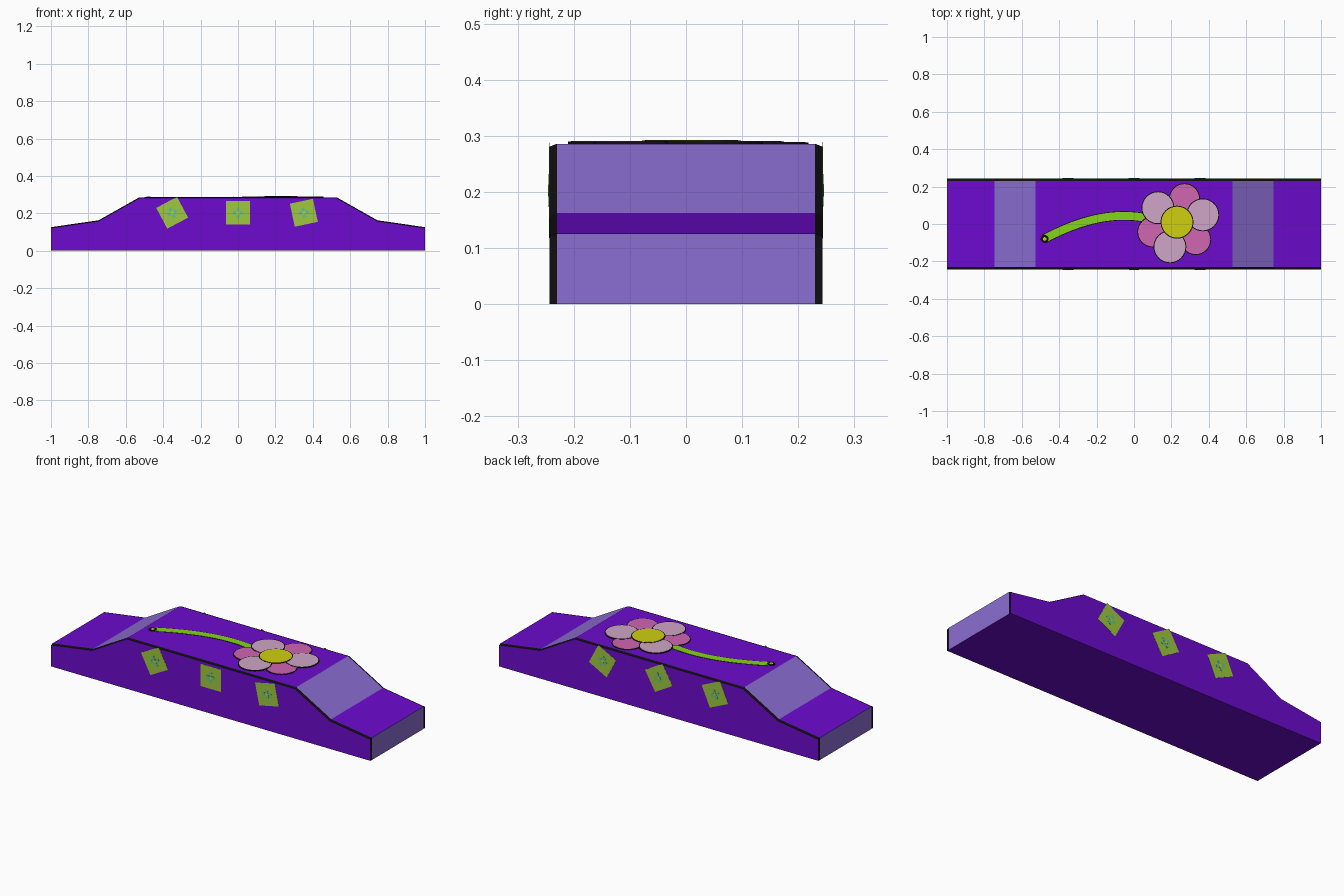
import bpy, bmesh, math
from mathutils import Matrix, Vector

if "Cube" in bpy.data.objects:
    bpy.data.objects.remove(bpy.data.objects["Cube"])


def material(name, rgb):
    m = bpy.data.materials.new(name)
    lin = [(c / 255 / 12.92) if c < 11 else ((c / 255 + 0.055) / 1.055) ** 2.4 for c in rgb]
    m.diffuse_color = (*lin, 1)
    m.use_nodes = True
    m.node_tree.nodes["Principled BSDF"].inputs["Base Color"].default_value = m.diffuse_color
    return m


PURPLE = material("purple", (108, 11, 205))
LAVENDER = material("lavender", (139, 110, 210))
BLACK = material("black", (14, 14, 14))
STEM = material("stem green", (132, 212, 28))
PALE = material("pale pink", (208, 165, 198))
PINK = material("pink", (208, 102, 178))
YELLOW = material("yellow", (208, 208, 16))
LIME = material("lime", (158, 200, 62))
TEAL = material("teal", (100, 195, 150))

TOP, W, EDGE, CUT = 0.286, 0.243, 0.013, 0.005


def finish(bm, name, mats):
    bmesh.ops.recalc_face_normals(bm, faces=bm.faces)
    me = bpy.data.meshes.new(name)
    bm.to_mesh(me)
    bm.free()
    for m in mats:
        me.materials.append(m)
    ob = bpy.data.objects.new(name, me)
    bpy.context.collection.objects.link(ob)
    return ob


def plate(name, pts, height, mat, frame):
    """Thin prism of a 2D outline, standing on the surface given by frame."""
    bm = bmesh.new()
    low = [bm.verts.new(frame @ Vector((x, y, 0))) for x, y in pts]
    high = [bm.verts.new(frame @ Vector((x, y, height))) for x, y in pts]
    n = len(pts)
    bm.faces.new(high)
    bm.faces.new(low[::-1])
    for i in range(n):
        j = (i + 1) % n
        bm.faces.new((low[i], low[j], high[j], high[i]))
    return finish(bm, name, [mat])


def circle(cx, cy, r, n=32):
    return [(cx + r * math.cos(2 * math.pi * i / n), cy + r * math.sin(2 * math.pi * i / n))
            for i in range(n)]


# body: side profile swept across the width, with black edge strips
profile = [(-1, 0), (1, 0), (1, 0.126), (0.745, 0.163), (0.527, TOP),
           (-0.527, TOP), (-0.745, 0.163), (-1, 0.126)]
bm = bmesh.new()
rings = []
for y in (-W, -W + EDGE, W - EDGE, W):
    outer = abs(y) == W
    rings.append([bm.verts.new((x, y, z - (CUT if outer and z > 0 else 0))) for x, z in profile])
bm.faces.new(rings[0])
bm.faces.new(rings[-1])
for s in range(3):
    for i in range(8):
        j = (i + 1) % 8
        f = bm.faces.new((rings[s][i], rings[s][j], rings[s + 1][j], rings[s + 1][i]))
        if i == 0:
            f.material_index = 0                      # underside
        elif s != 1:
            f.material_index = 2                      # edge strips
        else:
            f.material_index = 1 if i in (1, 3, 5, 7) else 0   # slopes and ends
finish(bm, "body", [PURPLE, LAVENDER, BLACK])

# curved stem with a dark outline
roof = Matrix.Translation((0, 0, TOP))
p0, p1, p2 = Vector((-0.48, -0.08)), Vector((-0.185, 0.08)), Vector((0.06, 0.033))


def ribbon(half):
    left, right = [], []
    for i in range(17):
        t = i / 16
        p = p0 * (1 - t) ** 2 + p1 * 2 * t * (1 - t) + p2 * t * t
        d = ((p1 - p0) * (1 - t) + (p2 - p1) * t).normalized()
        n = Vector((-d.y, d.x)) * half
        left.append(tuple(p + n))
        right.append(tuple(p - n))
    return left + right[::-1]


plate("stem_outline", ribbon(0.025), 0.0008, BLACK, roof)
plate("stem", ribbon(0.021), 0.0016, STEM, roof)
plate("stem_tip_outline", circle(-0.478, -0.08, 0.022, 12), 0.0024, BLACK, roof)
plate("stem_tip", circle(-0.478, -0.08, 0.010, 12), 0.0032, YELLOW, roof)

# flower: pink petals below, pale petals above, yellow centre on top
layers = [
    ("pink_petal", PINK, 0.0024, 0.078, [(0.27, 0.135), (0.10, -0.042), (0.33, -0.083)]),
    ("pale_petal", PALE, 0.0040, 0.083, [(0.128, 0.087), (0.368, 0.049), (0.192, -0.122)]),
    ("flower_centre", YELLOW, 0.0056, 0.083, [(0.23, 0.01)]),
]
for name, mat, h, r, centres in layers:
    for x, y in centres:
        plate(name + "_outline", circle(x, y, r + 0.005), h, BLACK, roof)
        plate(name, circle(x, y, r), h + 0.0008, mat, roof)


# square tiles on both long sides
def square(h):
    return [(-h, -h), (h, -h), (h, h), (-h, h)]


def cross(a, b):
    return [(-b, -a), (-b, -b), (-a, -b), (-a, b), (-b, b), (-b, a),
            (b, a), (b, b), (a, b), (a, -b), (b, -b), (b, -a)]


for side, tilts in (("front", (28, 0, 12)), ("back", (-28, 30, 24))):
    for k, tilt in enumerate(tilts):
        x = -0.352 + 0.352 * k
        turn = Matrix.Rotation(math.radians(90), 4, 'X')
        f = Matrix.Translation((x, -W, 0.203)) @ turn @ Matrix.Rotation(math.radians(tilt), 4, 'Z')
        if side == "back":
            f = Matrix.Rotation(math.pi, 4, 'Z') @ f
        plate(side + "_tile", square(0.063), 0.001, LIME, f)
        plate(side + "_tile_cross", cross(0.028, 0.009), 0.0018, TEAL, f)
        plate(side + "_tile_dot", square(0.008), 0.0026, YELLOW, f)
